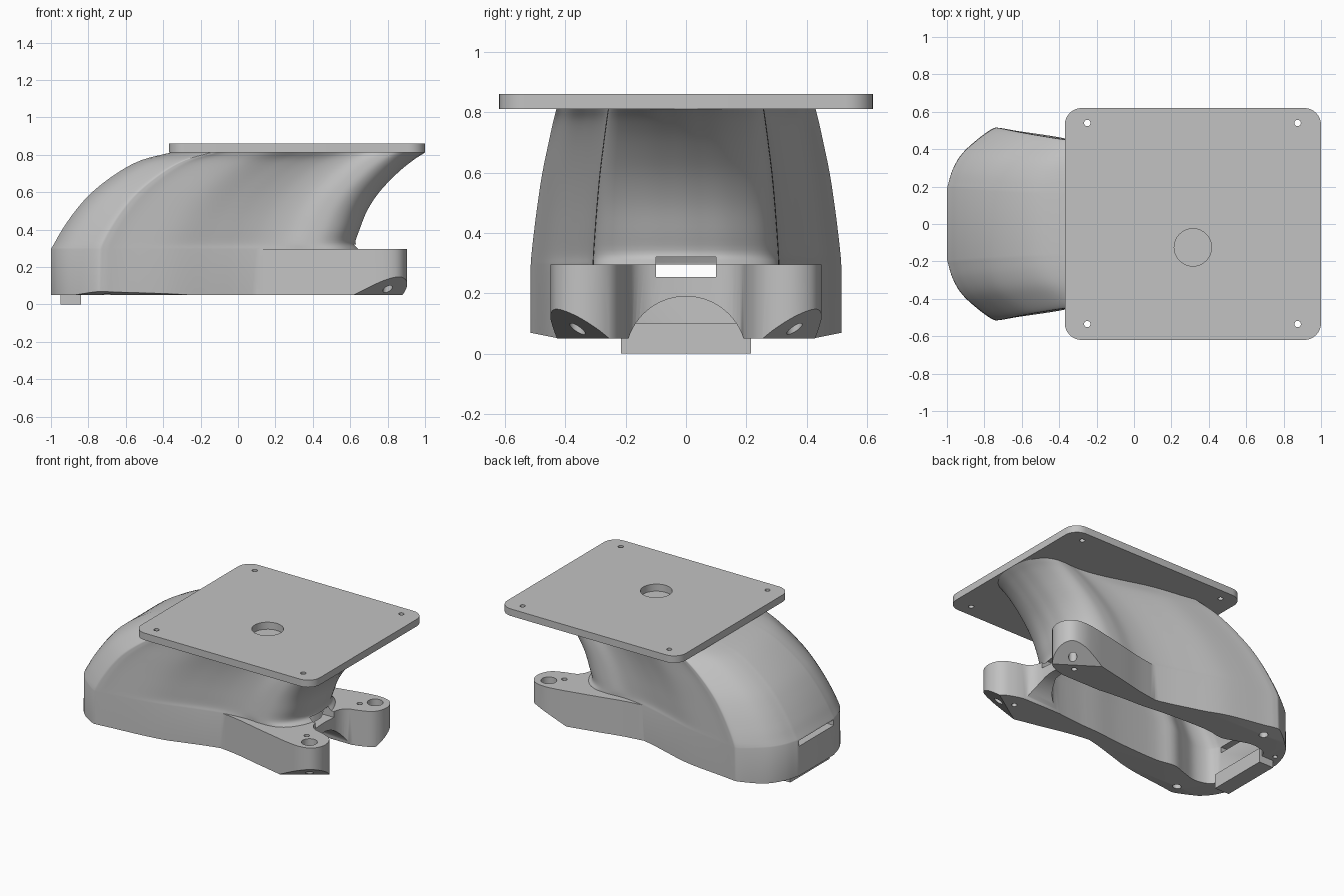
import bpy, bmesh, math
from mathutils import Vector, Matrix

cube = bpy.data.objects.get("Cube")
if cube:
    bpy.data.objects.remove(cube, do_unlink=True)

grey = bpy.data.materials.new("plain_grey")
grey.use_nodes = True
grey.diffuse_color = (0.54, 0.54, 0.54, 1)
grey.node_tree.nodes["Principled BSDF"].inputs["Base Color"].default_value = grey.diffuse_color


def make(name, bm):
    bmesh.ops.recalc_face_normals(bm, faces=bm.faces)
    mesh = bpy.data.meshes.new(name)
    bm.to_mesh(mesh)
    bm.free()
    mesh.materials.append(grey)
    obj = bpy.data.objects.new(name, mesh)
    bpy.context.collection.objects.link(obj)
    return obj


def smooth(points, steps=5):
    """Curve through points of any dimension."""
    p = [Vector(q) for q in points]
    p = [p[0] * 2 - p[1]] + p + [p[-1] * 2 - p[-2]]
    out = []
    for a, b, c, d in zip(p, p[1:], p[2:], p[3:]):
        for i in range(steps):
            t = i / steps
            out.append(0.5 * (2 * b + (c - a) * t + (2 * a - 5 * b + 4 * c - d) * t * t
                              + (3 * b - a - 3 * c + d) * t ** 3))
    return out + [p[-2]]


def mirrored(half):
    """Close a half outline across the x axis."""
    return [(p[0], p[1]) for p in half] + [(p[0], -p[1]) for p in reversed(half)]


def loft(name, rings):
    bm = bmesh.new()
    loops = [[bm.verts.new(v) for v in ring] for ring in rings]
    n = len(loops[0])
    for lo, hi in zip(loops, loops[1:]):
        for i in range(n):
            j = (i + 1) % n
            bm.faces.new((lo[i], lo[j], hi[j], hi[i]))
    bm.faces.new(loops[0])
    bm.faces.new(loops[-1])
    return make(name, bm)


def box(name, lo, hi, corner=0):
    lo, hi = Vector(lo), Vector(hi)
    bm = bmesh.new()
    bmesh.ops.create_cube(bm, size=1, matrix=Matrix.Translation((lo + hi) / 2)
                          @ Matrix.Diagonal((hi - lo).to_4d()))
    if corner:
        edges = [e for e in bm.edges if abs(e.verts[0].co.z - e.verts[1].co.z) > 0.01]
        bmesh.ops.bevel(bm, geom=edges, offset=corner, segments=8, affect='EDGES', profile=0.5)
    return make(name, bm)


def slanted_block(name, point, normal):
    """Large block whose top face passes through a point."""
    normal = Vector(normal).normalized()
    bm = bmesh.new()
    bmesh.ops.create_cube(bm, size=2, matrix=Matrix.Translation(Vector(point) - normal)
                          @ normal.to_track_quat('Z', 'Y').to_matrix().to_4x4())
    return make(name, bm)


def rod(name, x, y, z0, z1, r):
    bm = bmesh.new()
    bmesh.ops.create_cone(bm, cap_ends=True, segments=32, radius1=r, radius2=r, depth=z1 - z0,
                          matrix=Matrix.Translation((x, y, (z0 + z1) / 2)))
    return make(name, bm)


def combine(target, other, operation='DIFFERENCE'):
    mod = target.modifiers.new("combine", 'BOOLEAN')
    mod.operation, mod.object, mod.solver = operation, other, 'EXACT'
    bpy.context.view_layer.objects.active = target
    bpy.ops.object.modifier_apply(modifier=mod.name)
    bpy.data.objects.remove(other, do_unlink=True)


# Sweep of the duct: height, rear x, front x, width scale
sweep = smooth([(.296, -1, .655, 1), (.33, -.98, .628, .995), (.4, -.94, .65, .98),
                (.5, -.87, .69, .955), (.6, -.78, .755, .925), (.7, -.65, .85, .885),
                (.77, -.52, .935, .855), (.812, -.36, 1, .835)], 4)


def duct_rings(outline, z0, top):
    rings = [[(x, y, z0) for x, y in outline]]
    for z, rear, front, s in sweep:
        if z <= top:
            rings.append([(rear + (x + 1) / 1.62 * (front - rear), y * s, z) for x, y in outline])
    return rings


# Duct body: wide rounded rear, narrow waist, rounded front
side = smooth([(-1, .19), (-.97, .29), (-.92, .375), (-.84, .45), (-.76, .508), (-.72, .513),
               (-.63, .497), (-.37, .455), (-.15, .39), (0, .345), (.12, .317), (.24, .304),
               (.36, .31), (.46, .298), (.54, .245), (.6, .14), (.62, .02)])
body = loft("duct_body", duct_rings(mirrored(side), .05, 1))

# Forked feet flaring from the waist
foot = smooth([(-.05, .3), (.1, .322), (.25, .345), (.4, .38), (.56, .415), (.68, .44), (.78, .45),
               (.86, .43), (.9, .37), (.9, .3), (.865, .24), (.79, .205), (.71, .18), (.67, .12),
               (.66, .02)], 4)
outline = mirrored(foot)
feet = loft("feet", [[(x, y, z) for x, y in outline] for z in (.05, .296)])
combine(body, feet, 'UNION')

# Hollow inside, open below, pinched beside the rear screws
inner = smooth([(-.87, .2), (-.83, .26), (-.73, .285), (-.62, .255), (-.52, .225), (-.38, .245),
                (-.1, .235), (.1, .215), (.3, .205), (.5, .17), (.57, .05)], 4)
combine(body, loft("hollow", duct_rings(mirrored(inner), -.1, .72)))

# Arched opening between the feet
bm = bmesh.new()
bmesh.ops.create_cone(bm, cap_ends=True, segments=64, radius1=.2, radius2=.2, depth=.8,
                      matrix=Matrix.Translation((.8, 0, -.01)) @ Matrix.Rotation(math.pi / 2, 4, 'Y'))
combine(body, make("arch", bm))

# Thin slot in the rear wall and notch in the front wall
combine(body, box("rear_slot", (-1.2, -.19, .255), (-.7, .19, .295)))
combine(body, box("front_notch", (.4, -.1, .255), (1.2, .1, .32)))

for s in (-1, 1):
    # Slanted undersides of the foot and of the rear corner
    combine(body, slanted_block("foot_slant", (.85, .4 * s, .126), (-.4, -.6 * s, 1)))
    combine(body, slanted_block("rear_slant", (-.73, .42 * s, .05), (0, -.2 * s, 1)))
    # Screw holes
    for x, y, z0, z1, r in ((.8, .36, .24, .4, .05), (.8, .36, 0, .4, .026), (.73, .29, 0, .4, .018),
                            (-.7, .42, 0, .18, .028), (-.93, .26, 0, .15, .015)):
        combine(body, rod("screw_hole", x, y * s, z0, z1, r))

# Locating tab under the wide end
box("locating_tab", (-.95, -.215, 0), (-.84, .215, .1))

# Mounting plate with round port and corner holes
plate = box("mounting_plate", (-.37, -.62, .812), (1, .62, .861), .09)
combine(plate, rod("port", .315, -.125, .7, 1, .1))
for x in (-.25, .875):
    for y in (-.535, .54):
        combine(plate, rod("corner_hole", x, y, .7, 1, .017))

for obj in (body, plate):
    bpy.ops.object.select_all(action='DESELECT')
    obj.select_set(True)
    bpy.context.view_layer.objects.active = obj
    bpy.ops.object.shade_smooth_by_angle(angle=math.radians(35))
